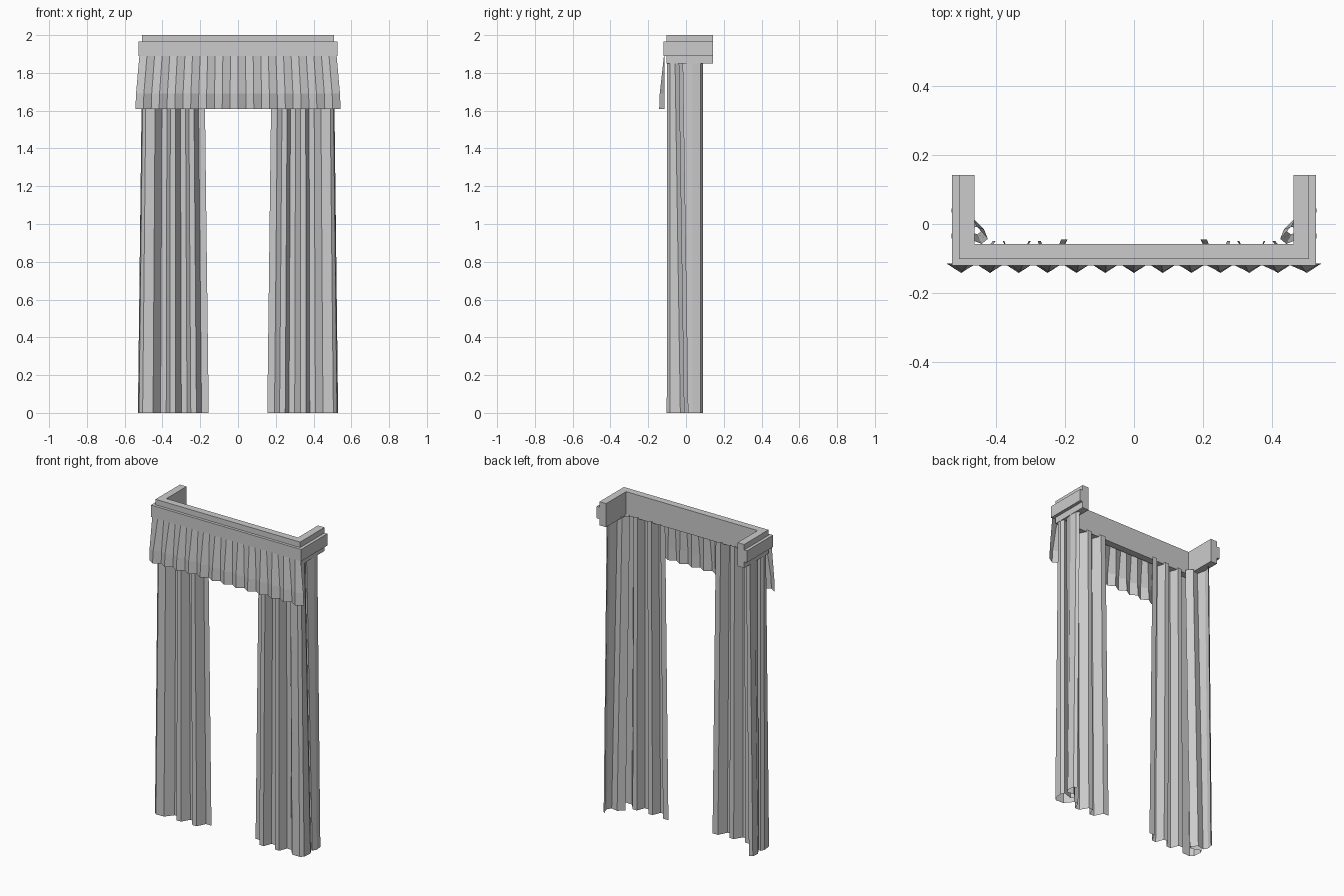
import bpy

cube = bpy.data.objects.get("Cube")
if cube:
    bpy.data.objects.remove(cube, do_unlink=True)

# One plain grey for everything
grey = bpy.data.materials.new("plain_grey")
grey.use_nodes = True
colour = (0.6, 0.6, 0.6, 1)
grey.diffuse_color = colour
grey.node_tree.nodes["Principled BSDF"].inputs["Base Color"].default_value = colour


def make_object(name, verts, faces):
    mesh = bpy.data.meshes.new(name)
    mesh.from_pydata(verts, [], faces)
    mesh.materials.append(grey)
    obj = bpy.data.objects.new(name, mesh)
    bpy.context.collection.objects.link(obj)
    return obj


def loft(name, rows):
    """Open sheet through rows of equally many points."""
    n = len(rows[0])
    faces = [(r * n + i, r * n + i + 1, (r + 1) * n + i + 1, (r + 1) * n + i)
             for r in range(len(rows) - 1) for i in range(n - 1)]
    return make_object(name, [p for row in rows for p in row], faces)


def u_board(name, half_width, front, z0, z1):
    """U-shaped board, open at the back, with a shared inner face."""
    inner, inner_front, back = 0.462, -0.058, 0.142
    outline = [(-half_width, back), (-half_width, front), (half_width, front),
               (half_width, back), (inner, back), (inner, inner_front),
               (-inner, inner_front), (-inner, back)]
    n = len(outline)
    verts = [(x, y, z) for z in (z0, z1) for x, y in outline]
    faces = [(i, (i + 1) % n, (i + 1) % n + n, i + n) for i in range(n)]
    # Caps as three quads: left arm, front, right arm
    for a, b, c, d in ((0, 1, 6, 7), (1, 2, 5, 6), (2, 3, 4, 5)):
        faces += [(d, c, b, a), (a + n, b + n, c + n, d + n)]
    return make_object(name, verts, faces)


# Stepped pelmet
u_board("pelmet_base", 0.508, -0.102, 1.85, 1.89)
u_board("pelmet_band", 0.528, -0.12, 1.89, 1.965)
u_board("pelmet_top", 0.508, -0.102, 1.965, 2.0)

# Pleated valance: flat at the top, fanning into points below
pleats = 13
rows = []
for z, half, depth in ((1.89, 0.522, 0.002), (1.69, 0.54, 0.024), (1.61, 0.543, 0.027)):
    rows.append([(half * (i / pleats - 1), -0.115 - depth * (i % 2), z)
                 for i in range(2 * pleats + 1)])
loft("valance", rows)

# Curtain fold line from the inner edge, around the corner, to the back edge
front_folds = [(0.155, -0.045), (0.193, -0.045), (0.22, -0.1), (0.25, -0.102),
               (0.27, -0.05), (0.3, -0.05), (0.33, -0.1), (0.36, -0.102),
               (0.38, -0.05), (0.41, -0.05), (0.45, -0.1), (0.505, -0.102)]
side_folds = [(0.524, -0.085), (0.53, -0.03), (0.518, -0.008), (0.455, -0.03),
              (0.435, -0.015), (0.47, 0.02), (0.515, 0.01), (0.53, 0.035),
              (0.524, 0.078), (0.505, 0.09)]
centre, narrowing = 0.345, 0.88


def curtain(name, side):
    bottom = [(side * x, y, 0) for x, y in front_folds + side_folds]
    top = []
    for i, (x, y) in enumerate(front_folds + side_folds):
        # The side slit leans forward towards the top
        lean = 0.028 if len(front_folds) < i < len(front_folds) + 7 else 0
        top.append((side * (centre + (x - centre) * narrowing), max(y - lean, -0.1), 1.86))
    return loft(name, [bottom, top])


curtain("left_curtain", 1)
curtain("right_curtain", -1)
